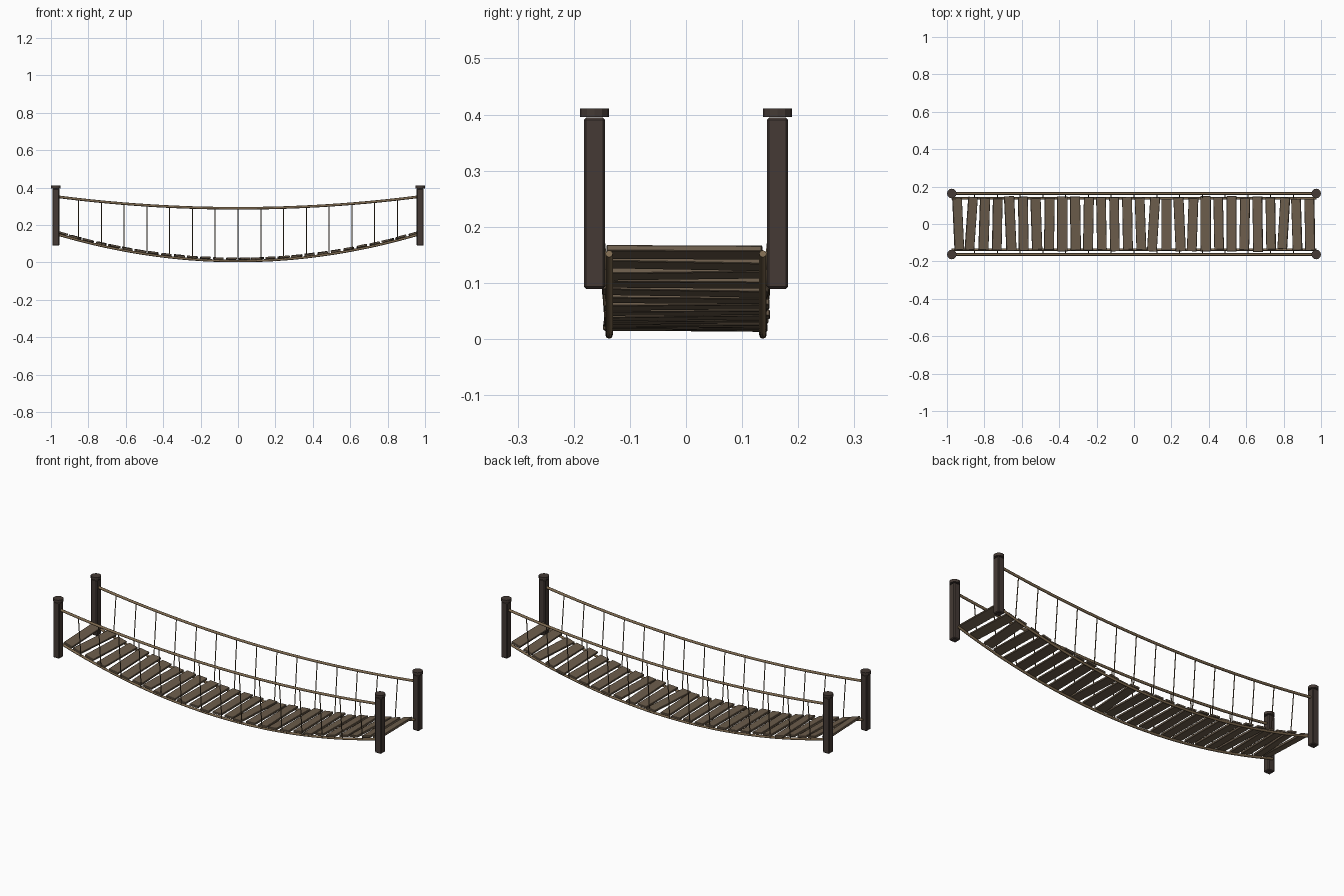
import bpy, bmesh, math, random
from mathutils import Matrix, Vector

if "Cube" in bpy.data.objects:
    bpy.data.objects.remove(bpy.data.objects["Cube"])

random.seed(4)
END = 0.974          # post centre along x
POST_Y = 0.163       # posts and hand ropes
FLOOR_Y = 0.137      # floor ropes


def material(name, rgb):
    m = bpy.data.materials.new(name)
    m.diffuse_color = (*rgb, 1)
    m.use_nodes = True
    m.node_tree.nodes["Principled BSDF"].inputs["Base Color"].default_value = m.diffuse_color
    return m


POST = material("dark post wood", (0.058, 0.042, 0.035))
PLANK = material("weathered plank wood", (0.150, 0.109, 0.071))
ROPE = material("rope tan", (0.215, 0.148, 0.082))
CORD = material("cord brown", (0.150, 0.105, 0.060))


def floor_z(x):
    return 0.007 + 0.145 * (x / END) ** 2


def hand_z(x):
    return 0.289 + 0.063 * (x / END) ** 2


def finish(name, bm, mat, smooth=False):
    me = bpy.data.meshes.new(name)
    bm.to_mesh(me)
    bm.free()
    ob = bpy.data.objects.new(name, me)
    bpy.context.collection.objects.link(ob)
    me.materials.append(mat)
    for p in me.polygons:
        p.use_smooth = smooth and len(p.vertices) == 4
    return ob


def box(name, size, matrix, mat, bevel):
    bm = bmesh.new()
    bmesh.ops.create_cube(bm, size=1, matrix=Matrix.Diagonal((*size, 1)))
    bmesh.ops.bevel(bm, geom=bm.edges[:], offset=bevel, segments=1,
                    affect='EDGES', profile=0.5)
    bm.transform(matrix)
    return finish(name, bm, mat)


def tube(name, points, radius, sides, mat):
    # sweep a ring along points lying in a plane of roughly constant y
    bm = bmesh.new()
    rings = []
    for i, p in enumerate(points):
        a, b = points[max(i - 1, 0)], points[min(i + 1, len(points) - 1)]
        t = (b - a).normalized()
        u = t.cross(Vector((0, 1, 0))).normalized()
        v = t.cross(u)
        angles = [2 * math.pi * k / sides for k in range(sides)]
        rings.append([bm.verts.new(p + radius * (u * math.cos(g) + v * math.sin(g)))
                      for g in angles])
    for r, s in zip(rings, rings[1:]):
        for k in range(sides):
            n = (k + 1) % sides
            bm.faces.new((r[k], r[n], s[n], s[k]))
    bm.faces.new(rings[0])
    bm.faces.new(rings[-1])
    bmesh.ops.recalc_face_normals(bm, faces=bm.faces[:])
    return finish(name, bm, mat, True)


# corner posts with round caps
for sx in (-1, 1):
    for sy in (-1, 1):
        at = Matrix.Translation((sx * END, sy * POST_Y, 0.242))
        box("post", (0.038, 0.038, 0.305), at, POST, 0.004)
        bm = bmesh.new()
        bmesh.ops.create_cone(bm, cap_ends=True, segments=12, radius1=0.026,
                              radius2=0.026, depth=0.015,
                              matrix=Matrix.Translation((sx * END, sy * POST_Y, 0.4035)))
        finish("post_cap", bm, POST)

# sagging ropes and the cords hanging between them
xs = [-END + 2 * END * i / 40 for i in range(41)]
for sy in (-1, 1):
    tube("hand_rope", [Vector((x, sy * POST_Y, hand_z(x))) for x in xs], 0.007, 8, ROPE)
    tube("floor_rope", [Vector((x, sy * FLOOR_Y, floor_z(x))) for x in xs], 0.0065, 8, ROPE)
    for i in range(1, 16):
        x = -END + 2 * END * i / 16
        tube("hanger_cord", [Vector((x, sy * POST_Y, hand_z(x))),
                             Vector((x, sy * (FLOOR_Y + 0.004), floor_z(x)))],
             0.0027, 6, CORD)

# uneven deck planks following the sag, each with its own yaw in degrees
yaws = [2.5, -4, -2, -1, 2.5, 1, 2, -1, 0, 1, -1, 1, 1, 1, 2, -3.5,
        0, 2.5, -2, 0, 1, 0, -1, 1, 1, -3.5, 2, 1]
for i, yaw in enumerate(yaws):
    x = -0.94 + 1.88 * i / (len(yaws) - 1)
    pitch = -math.atan(2 * 0.145 * x / END ** 2)
    size = (0.053 + random.uniform(-0.002, 0.002),
            0.285 + random.uniform(-0.012, 0.012), 0.011)
    m = (Matrix.Translation((x, random.uniform(-0.004, 0.004), floor_z(x) + 0.0125))
         @ Matrix.Rotation(pitch, 4, 'Y')
         @ Matrix.Rotation(math.radians(yaw), 4, 'Z')
         @ Matrix.Rotation(math.radians(random.uniform(-0.8, 0.8)), 4, 'X'))
    box("plank", size, m, PLANK, 0.0015)
